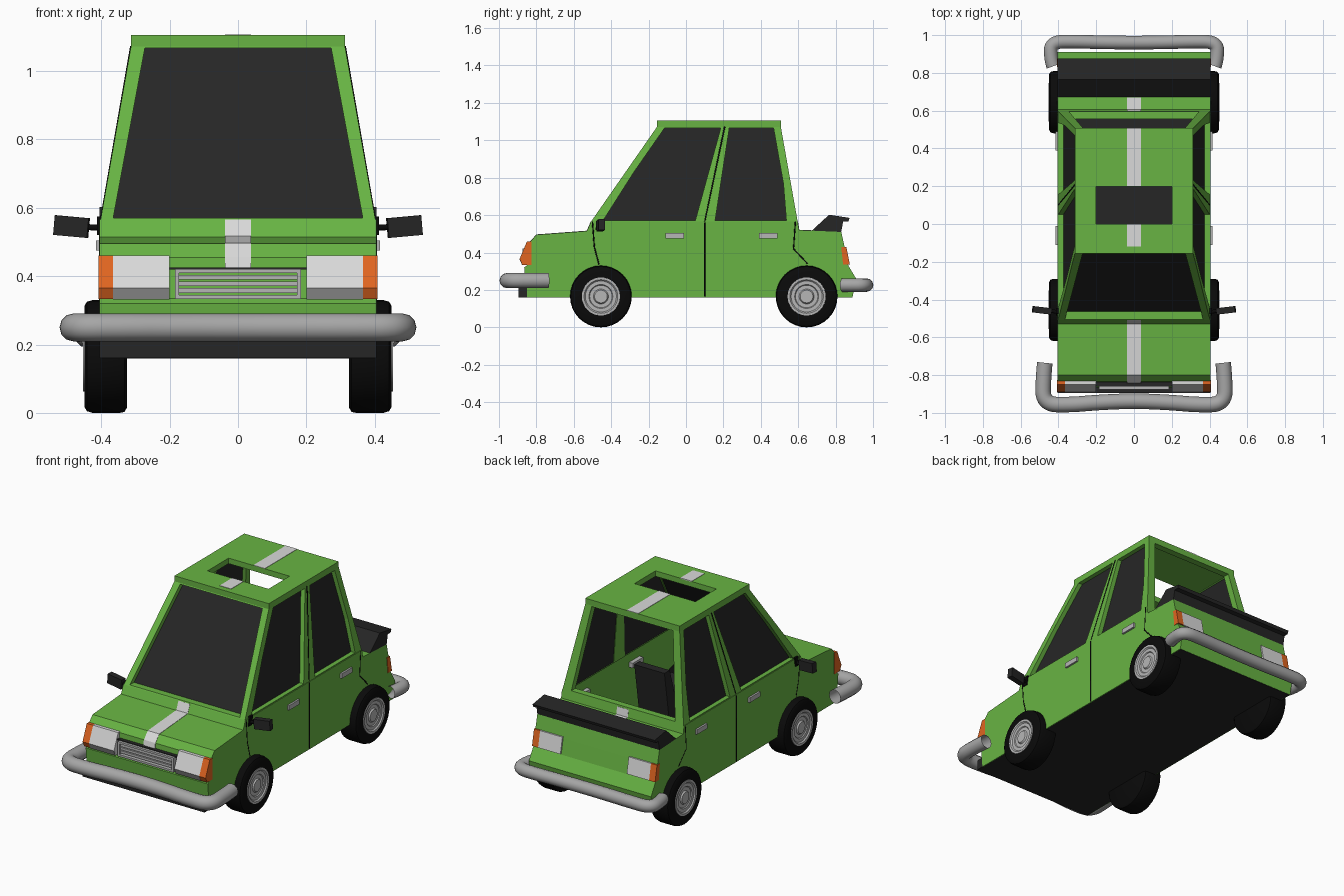
import bpy, bmesh, math
from mathutils import Vector

if "Cube" in bpy.data.objects:
    bpy.data.objects.remove(bpy.data.objects["Cube"])


def material(name, r, g, b):
    m = bpy.data.materials.new(name)
    m.use_nodes = True
    m.diffuse_color = (r, g, b, 1)
    m.node_tree.nodes["Principled BSDF"].inputs["Base Color"].default_value = (r, g, b, 1)
    return m


GREEN = material("green paint", 0.138, 0.455, 0.056)
DARK = material("dark grey", 0.019, 0.019, 0.019)
BLACK = material("black rubber", 0.003, 0.003, 0.003)
WHITE = material("pale grey", 0.7, 0.7, 0.7)
METAL = material("grey metal", 0.38, 0.38, 0.38)
BRIGHT = material("bright metal", 0.47, 0.47, 0.47)
ORANGE = material("orange lamp", 0.75, 0.13, 0.015)


def finish(name, bm, mat, smooth=False):
    bmesh.ops.recalc_face_normals(bm, faces=bm.faces)
    me = bpy.data.meshes.new(name)
    bm.to_mesh(me)
    bm.free()
    me.materials.append(mat)
    ob = bpy.data.objects.new(name, me)
    bpy.context.collection.objects.link(ob)
    if smooth:
        bpy.ops.object.select_all(action="DESELECT")
        ob.select_set(True)
        bpy.context.view_layer.objects.active = ob
        bpy.ops.object.shade_smooth_by_angle(angle=math.radians(35))
    return ob


def prism(name, profile, x0, x1, mat):
    """Extrude a (y, z) profile from x0 to x1."""
    bm = bmesh.new()
    f = bm.faces.new([bm.verts.new((x0, y, z)) for y, z in profile])
    ext = bmesh.ops.extrude_face_region(bm, geom=[f])["geom"]
    moved = [v for v in ext if isinstance(v, bmesh.types.BMVert)]
    bmesh.ops.translate(bm, verts=moved, vec=(x1 - x0, 0, 0))
    return finish(name, bm, mat)


def box(name, x0, x1, y0, y1, z0, z1, mat):
    return prism(name, [(y0, z0), (y1, z0), (y1, z1), (y0, z1)], x0, x1, mat)


def sheet(name, path, half, mat, thick, lift=0.0):
    """Plate following a (y, z) path, given front to back over the top."""
    def offset(d):
        out = []
        for i, p in enumerate(path):
            a, b = Vector(path[max(i - 1, 0)]), Vector(path[min(i + 1, len(path) - 1)])
            t = (b - a).normalized()
            out.append((p[0] - t.y * d, p[1] + t.x * d))
        return out
    return prism(name, offset(lift) + offset(lift - thick)[::-1], -half, half, mat)


def tube(name, pts, r, mat, nurbs=False):
    cu = bpy.data.curves.new(name, "CURVE")
    cu.dimensions = "3D"
    cu.bevel_depth = r
    cu.bevel_resolution = 4 if nurbs else 1
    sp = cu.splines.new("NURBS" if nurbs else "POLY")
    sp.points.add(len(pts) - 1)
    for p, co in zip(sp.points, pts):
        p.co = (*co, 1)
    if nurbs:
        sp.order_u = 3
        sp.use_endpoint_u = True
        sp.resolution_u = 8
    cu.materials.append(mat)
    ob = bpy.data.objects.new(name, cu)
    bpy.context.collection.objects.link(ob)
    bpy.ops.object.select_all(action="DESELECT")
    ob.select_set(True)
    bpy.context.view_layer.objects.active = ob
    bpy.ops.object.convert(target="MESH")


def framed(name, quad, low, high, inward, glass):
    """Thick panel with a window; low and high are (u0, u1, v) of its lower and upper edge."""
    a, b, c, d = [Vector(p) for p in quad]
    corners = ((low[0], low[2]), (low[1], low[2]), (high[1], high[2]), (high[0], high[2]))
    inner = [a.lerp(b, u).lerp(d.lerp(c, u), v) for u, v in corners]
    inward = Vector(inward)
    bm = bmesh.new()
    rings = []
    for depth in (0, 1):
        rings.append([[bm.verts.new(p + inward * depth) for p in ring] for ring in ((a, b, c, d), inner)])
    (o0, i0), (o1, i1) = rings
    for k in range(4):
        j = (k + 1) % 4
        for p, q in ((o0, i0), (i0, i1), (i1, o1), (o1, o0)):
            bm.faces.new((p[k], p[j], q[j], q[k]))
    finish(name + "_frame", bm, GREEN)
    if glass:
        bm = bmesh.new()
        bm.faces.new([bm.verts.new(p + inward * 0.9) for p in inner])
        finish(name + "_glass", bm, DARK)


def lathe(name, profile, side, yc, zc, mat):
    """Turn an (x, radius) profile around the axle."""
    bm = bmesh.new()
    vs = [bm.verts.new((side * x, yc, zc + r)) for x, r in profile]
    es = [bm.edges.new(e) for e in zip(vs, vs[1:])]
    bmesh.ops.spin(bm, geom=vs + es, cent=(0, yc, zc), axis=(1, 0, 0), angle=math.tau,
                   steps=32, use_duplicate=False)
    bmesh.ops.remove_doubles(bm, verts=bm.verts, dist=0.0005)
    finish(name, bm, mat, True)


# Lower body: outline, side panels with wheel arches, outer skins
AXLES = {"front": -0.455, "rear": 0.645}
WZ = 0.165
nose = [(-0.85, 0.16), (-0.865, 0.32), (-0.845, 0.335), (-0.835, 0.455), (-0.8, 0.495),
        (-0.53, 0.515), (-0.508, 0.565)]
tail = [(0.597, 0.565), (0.605, 0.52), (0.83, 0.51), (0.85, 0.42), (0.868, 0.33),
        (0.91, 0.26), (0.89, 0.16)]
arches = []
for yc in (AXLES["rear"], AXLES["front"]):
    arches += [(yc + 0.16 * math.cos(math.pi * k / 14), WZ - 0.005 + 0.163 * math.sin(math.pi * k / 14))
               for k in range(15)]
sheet("nose_skin", nose, 0.4, GREEN, 0.015)
sheet("tail_skin", tail, 0.4, GREEN, 0.015)
box("floor", -0.4, 0.4, -0.85, 0.888, 0.159, 0.174, DARK)
box("front_valance", -0.405, 0.405, -0.895, -0.85, 0.16, 0.22, DARK)

# Cabin: roof slab with open sunroof, deep window frames, open rear window
base_x, top_x, z0, z1, roof_z = 0.402, 0.313, 0.565, 1.072, 1.105
yf, yr, tf, tr = -0.508, 0.597, -0.155, 0.507
pillar, pillar_top = 0.1, 0.207


def wall(ya, yb):
    return [(-base_x, ya, z0), (base_x, ya, z0), (top_x, yb, z1), (-top_x, yb, z1)]


framed("windscreen", wall(yf, tf), (0.045, 0.955, 0.01), (0.066, 0.934, 0.99), (0, 0.045, 0), True)
framed("rear_window", wall(yr, tr), (0.07, 0.93, 0.02), (0.07, 0.93, 0.99), (0, -0.04, 0), False)
framed("roof", [(-top_x, tf, roof_z), (top_x, tf, roof_z), (top_x, tr, roof_z), (-top_x, tr, roof_z)],
       (0.177, 0.823, 0.234), (0.177, 0.823, 0.536), (0, 0, z1 - roof_z), False)

# Parts on both sides
for side, s in (("left", 1), ("right", -1)):
    prism(side + "_body_side", nose + tail + arches, s * 0.385, s * 0.405, GREEN)
    for door, ya, yb, ta, tb, low, high in (
            ("front", yf, pillar, tf, pillar_top, (0.1, 0.915, 0.01), (0.085, 0.945, 0.99)),
            ("rear", pillar, yr, pillar_top, tr, (0.11, 0.88, 0.01), (0.085, 0.965, 0.99))):
        framed(f"{side}_{door}_door", [(s * base_x, ya, z0), (s * base_x, yb, z0),
               (s * top_x, tb, z1), (s * top_x, ta, z1)], low, high, (-s * 0.03, 0, 0), True)
    for door, y in (("front", -0.06), ("rear", 0.44)):
        box(f"{side}_{door}_handle", s * 0.36, s * 0.416, y - 0.05, y + 0.05, 0.475, 0.504, BRIGHT)
    # Door gaps
    x = s * 0.402
    tube(side + "_centre_gap", [(x, pillar, 0.165), (x, pillar, 0.56)], 0.005, BLACK)
    tube(side + "_pillar_gap", [(s * 0.399, pillar, z0), (s * 0.311, pillar_top, z1)], 0.005, BLACK)
    tube(side + "_front_gap", [(x, -0.5, z0), (x, -0.49, 0.43), (x, -0.465, 0.335)], 0.005, BLACK)
    tube(side + "_rear_gap", [(x, 0.585, z0), (x, 0.575, 0.42), (x, 0.65, 0.34)], 0.005, BLACK)
    # Mirrors
    tube(side + "_mirror_arm", [(s * 0.39, -0.47, 0.54), (s * 0.46, -0.455, 0.545)], 0.01, BLACK)
    prism(side + "_mirror_foot", [(-0.485, 0.52), (-0.455, 0.52), (-0.445, 0.575), (-0.475, 0.575)],
          s * 0.39, s * 0.412, BLACK)
    mirror = box(side + "_mirror", -0.05, 0.05, -0.017, 0.017, -0.029, 0.029, DARK)
    mirror.location = (s * 0.487, -0.457, 0.545)
    mirror.rotation_euler = (0, -s * 0.09, s * 0.12)
    # Lamps
    head = [(-0.825, 0.46), (-0.85, 0.46), (-0.89, 0.365), (-0.875, 0.333), (-0.825, 0.333)]
    back = [(0.83, 0.43), (0.857, 0.43), (0.876, 0.335), (0.84, 0.335)]
    prism(side + "_headlamp", head, s * 0.2, s * 0.366, WHITE)
    prism(side + "_headlamp_base", [(-0.891, 0.366), (-0.876, 0.332), (-0.84, 0.332)],
          s * 0.2, s * 0.366, METAL)
    prism(side + "_front_indicator", head, s * 0.366, s * 0.408, ORANGE)
    prism(side + "_tail_lamp", back, s * 0.22, s * 0.368, WHITE)
    prism(side + "_rear_indicator", back, s * 0.368, s * 0.408, ORANGE)
    # Wheels
    for end, yc in AXLES.items():
        lathe(f"{side}_{end}_tyre", [(0.325, 0), (0.325, 0.15), (0.332, 0.162), (0.345, 0.165), (0.425, 0.165),
              (0.442, 0.16), (0.449, 0.148), (0.449, 0.1), (0.43, 0.095)], s, yc, WZ, BLACK)
        lathe(f"{side}_{end}_rim", [(0.43, 0.104), (0.453, 0.102), (0.453, 0.09), (0.446, 0.083), (0.446, 0.064),
              (0.441, 0.06), (0.441, 0.04), (0.449, 0.034), (0.449, 0)], s, yc, WZ, BRIGHT)
    # Front seats
    prism(side + "_seat", [(-0.36, 0.17), (-0.06, 0.17), (-0.01, 0.5), (-0.06, 0.5), (-0.12, 0.3), (-0.36, 0.32)],
          s * 0.15, s * 0.35, DARK)

# Grille: frame and bars
for name, z in (("top", 0.415), ("bottom", 0.339)):
    box(f"grille_{name}", -0.185, 0.185, -0.875, -0.835, z - 0.006, z + 0.006, BRIGHT)
box("grille_shadow_line", -0.2, 0.2, -0.86, -0.835, 0.419, 0.425, DARK)
for s in (-1, 1):
    box("grille_end", s * 0.173, s * 0.185, -0.875, -0.835, 0.339, 0.415, BRIGHT)
for k in range(3):
    z = 0.358 + k * 0.0195
    box("grille_bar", -0.173, 0.173, -0.865, -0.835, z - 0.007, z + 0.007, BRIGHT)

# Centre stripe
lift = 0.002
sheet("hood_stripe", [(-0.842, 0.425)] + nose[3:], 0.038, WHITE, 0.006, lift)
sheet("trunk_stripe", tail[:2] + [(0.67, 0.517)], 0.038, WHITE, 0.006, lift)
for name, a, b in (("front", -0.12, 0.0), ("rear", 0.2, tr)):
    box(f"roof_stripe_{name}", -0.038, 0.038, a, b, roof_z - 0.003, roof_z + lift, WHITE)

# Spoiler
prism("spoiler", [(0.665, 0.51), (0.765, 0.602), (0.875, 0.585), (0.868, 0.567), (0.84, 0.565), (0.828, 0.5)],
      -0.405, 0.405, DARK)


# Tube bumpers
def bumper(name, half, z, r):
    path = [(x, y, z) for x, y in half]
    tube(name, path + [(-x, y, z) for x, y, z in path[-2::-1]], r, METAL, True)


bumper("front_bumper", [(0.472, -0.735), (0.48, -0.81), (0.482, -0.955), (0.33, -0.957), (0.2, -0.945),
                        (0, -0.936)], 0.25, 0.041)
bumper("rear_bumper", [(0.428, 0.835), (0.44, 0.87), (0.442, 0.965), (0.3, 0.966), (0.18, 0.962),
                       (0, 0.96)], 0.226, 0.036)
